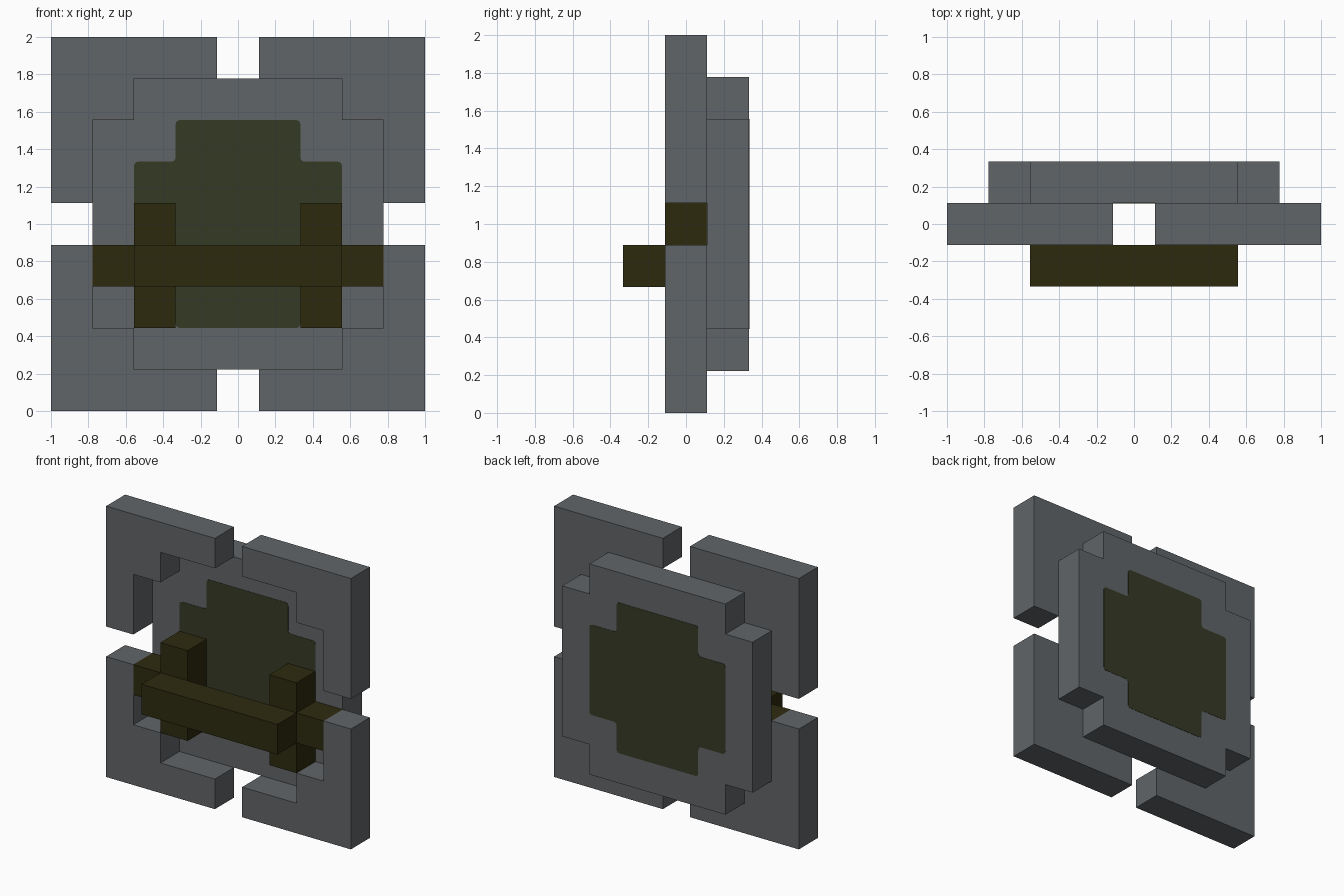
import bpy
import bmesh

cube = bpy.data.objects.get("Cube")
if cube:
    bpy.data.objects.remove(cube, do_unlink=True)

U = 2 / 9  # one block of the grid
H = U / 2  # half a block


def material(name, rgb):
    mat = bpy.data.materials.new(name)
    mat.use_nodes = True
    mat.diffuse_color = (*rgb, 1)
    mat.node_tree.nodes["Principled BSDF"].inputs["Base Color"].default_value = (*rgb, 1)
    return mat


grey = material("slate grey", (0.120, 0.130, 0.138))
brown = material("dark brown", (0.027, 0.023, 0.0045))
olive = material("dark olive", (0.036, 0.042, 0.018))


def slab(name, outline, y0, y1, mat, radius=0):
    """Extrude an outline, given in blocks about the centre, from y0 to y1."""
    bm = bmesh.new()
    face = bm.faces.new([bm.verts.new((x * U, y0, 1 + z * U)) for x, z in outline])
    if radius:
        bmesh.ops.bevel(bm, geom=bm.verts[:], offset=radius, segments=3,
                        profile=0.5, affect='VERTICES')
        face = bm.faces[:][0]
    result = bmesh.ops.extrude_face_region(bm, geom=[face], use_keep_orig=True)
    moved = [g for g in result["geom"] if isinstance(g, bmesh.types.BMVert)]
    bmesh.ops.translate(bm, verts=moved, vec=(0, y1 - y0, 0))
    bmesh.ops.recalc_face_normals(bm, faces=bm.faces[:])
    mesh = bpy.data.meshes.new(name)
    bm.to_mesh(mesh)
    bm.free()
    mesh.materials.append(mat)
    obj = bpy.data.objects.new(name, mesh)
    bpy.context.collection.objects.link(obj)
    return obj


def stepped(a):
    """Square of half size a with one block notched out of every corner."""
    b = a - 1
    quarter = [(a, b), (b, b), (b, a)]
    points = []
    for _ in range(4):
        points += quarter
        quarter = [(-z, x) for x, z in quarter]
    return points


def box(x0, x1, z0, z1):
    return [(x0, z0), (x1, z0), (x1, z1), (x0, z1)]


# Back body and its painted panels
slab("back_body", stepped(3.5), H, H + U, grey)
slab("front_panel", stepped(2.5), H - 0.002, H + 0.002, olive, 0.022)
slab("back_panel", stepped(2.5), H + U - 0.002, H + U + 0.002, olive, 0.022)

# Four corner plates framing the body
corner = [(0.5, 4.5), (4.5, 4.5), (4.5, 0.5), (3.5, 0.5),
          (3.5, 2.5), (2.5, 2.5), (2.5, 3.5), (0.5, 3.5)]
for side, sx in (("left", 1), ("right", -1)):
    for level, sz in (("upper", 1), ("lower", -1)):
        slab(f"{level}_{side}_plate", [(x * sx, z * sz) for x, z in corner], -H, H, grey)

# Handle: uprights with side lugs, joined by a crossbar
bracket = [(1.5, -2.5), (2.5, -2.5), (2.5, -1.5), (3.5, -1.5),
           (3.5, -0.5), (2.5, -0.5), (2.5, 0.5), (1.5, 0.5)]
for side, sx in (("left", 1), ("right", -1)):
    slab(f"{side}_handle_bracket", [(x * sx, z) for x, z in bracket], -H, H, brown)
slab("handle_crossbar", box(-2.5, 2.5, -1.5, -0.5), -H - U, -H, brown)
